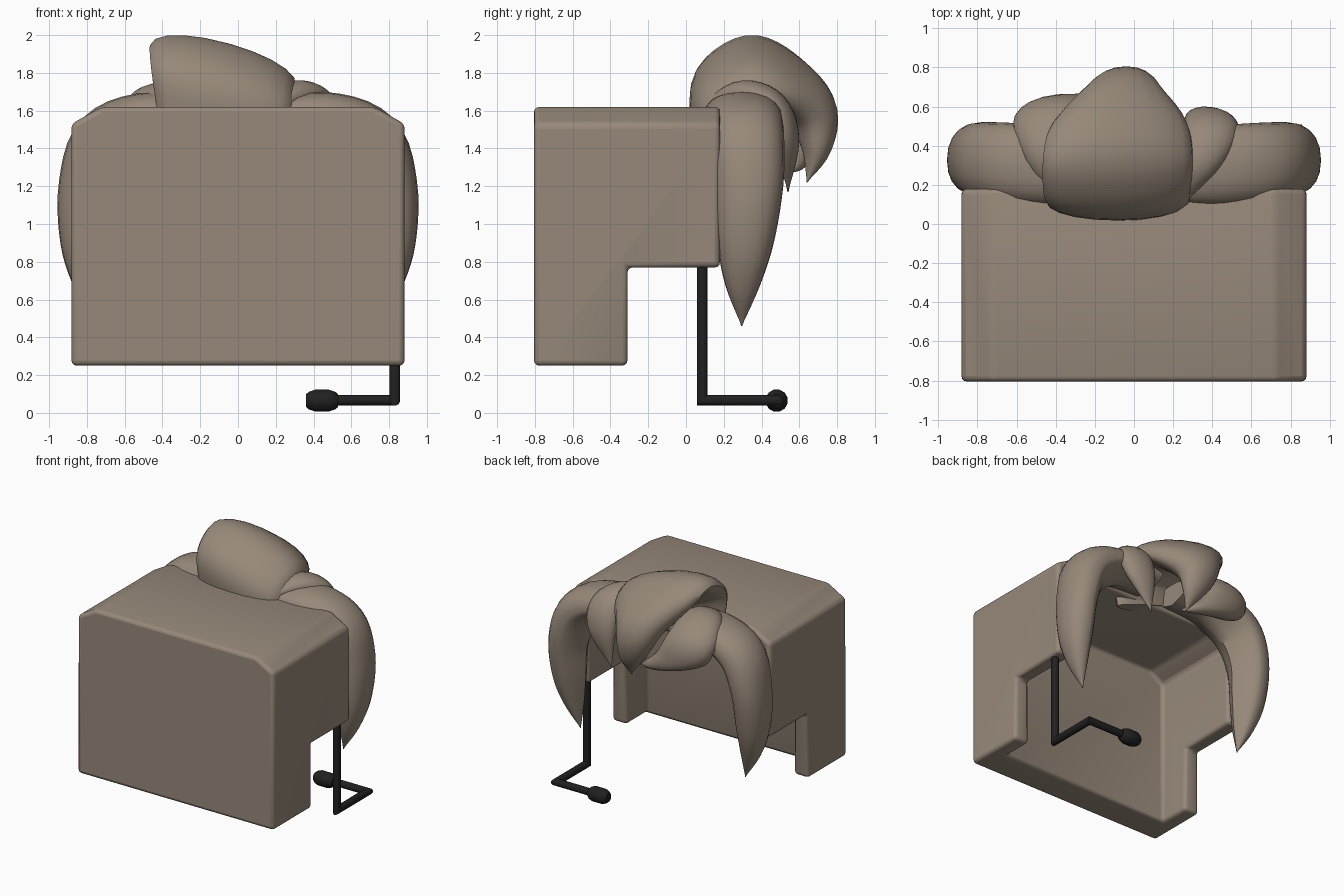
import bpy, bmesh, math
from mathutils import Vector

if "Cube" in bpy.data.objects:
    bpy.data.objects.remove(bpy.data.objects["Cube"])


def material(name, rgb):
    m = bpy.data.materials.new(name)
    m.diffuse_color = (*rgb, 1)
    m.use_nodes = True
    m.node_tree.nodes["Principled BSDF"].inputs["Base Color"].default_value = m.diffuse_color
    return m


TAN = material("warm taupe", (0.31, 0.25, 0.195))
DARK = material("near black", (0.015, 0.015, 0.015))


def add(name, bm, mat, angle=40):
    bmesh.ops.recalc_face_normals(bm, faces=bm.faces)
    me = bpy.data.meshes.new(name)
    bm.to_mesh(me)
    bm.free()
    ob = bpy.data.objects.new(name, me)
    bpy.context.collection.objects.link(ob)
    me.materials.append(mat)
    bpy.ops.object.select_all(action='DESELECT')
    ob.select_set(True)
    bpy.context.view_layer.objects.active = ob
    bpy.ops.object.shade_smooth_by_angle(angle=math.radians(angle))
    return ob


def loft(rings):
    """Skin a list of closed rings and cap both ends."""
    bm = bmesh.new()
    vs = [[bm.verts.new(p) for p in r] for r in rings]
    n = len(vs[0])
    for a, b in zip(vs, vs[1:]):
        for i in range(n):
            j = (i + 1) % n
            bm.faces.new((a[i], a[j], b[j], b[i]))
    bm.faces.new(vs[0])
    bm.faces.new(vs[-1])
    return bm


def prism(name, half, z0, z1, y0, y1, cx=0.0, cz=0.0):
    """Box along y whose two upper edges are chamfered."""
    prof = [(-half, z0), (half, z0), (half, z1 - cz), (half - cx, z1),
            (-half + cx, z1), (-half, z1 - cz)]
    if cx == 0:
        prof = [(-half, z0), (half, z0), (half, z1), (-half, z1)]
    return add(name, loft([[(x, y, z) for x, z in prof] for y in (y0, y1)]), TAN)


# Hollow box, open below and behind, with the lower rear cut away
shell = prism("box_shell", 0.882, 0.25, 1.62, -0.805, 0.18, 0.16, 0.09)
cutters = [prism("cavity_cutter", 0.75, 0.0, 1.49, -0.56, 0.5, 0.13, 0.08),
           prism("notch_cutter", 1.2, 0.0, 0.77, -0.31, 0.6)]
bpy.context.view_layer.objects.active = shell
for c in cutters:
    c.hide_render = True
    m = shell.modifiers.new("cut", 'BOOLEAN')
    m.operation, m.solver, m.object = 'DIFFERENCE', 'EXACT', c
    bpy.ops.object.modifier_apply(modifier=m.name)
    bpy.data.objects.remove(c)
bev = shell.modifiers.new("soft_edges", 'BEVEL')
bev.width, bev.segments = 0.028, 3
bev.limit_method, bev.angle_limit = 'ANGLE', math.radians(25)
bpy.ops.object.modifier_apply(modifier=bev.name)
bpy.ops.object.select_all(action='DESELECT')
shell.select_set(True)
bpy.ops.object.shade_smooth_by_angle(angle=math.radians(40))


def spline(keys, steps=5):
    """Catmull-Rom through rows of numbers."""
    k = [keys[0]] + keys + [keys[-1]]
    out = []
    for p0, p1, p2, p3 in zip(k, k[1:], k[2:], k[3:]):
        for s in range(steps):
            t = s / steps
            out.append([0.5 * (2 * b + (c - a) * t + (2 * a - 5 * b + 4 * c - d) * t * t
                               + (3 * b - a - 3 * c + d) * t ** 3)
                        for a, b, c, d in zip(p0, p1, p2, p3)])
    return out + [list(keys[-1])]


def tuft(name, keys, wide, side=1, power=0.88, ridge=0.5, mirror=1, n=20):
    """Tapered curl; each key is x, y, z, half width, half thickness.
    One side (side = 1 or -1) is full and blunt, the other is a ridged lens."""
    rows = spline(keys)
    pts = [Vector(r[:3]) for r in rows]
    w = Vector(wide)
    rings = []
    for i, (p, r) in enumerate(zip(pts, rows)):
        tan = (pts[min(i + 1, len(pts) - 1)] - pts[max(i - 1, 0)]).normalized()
        nor = tan.cross(w).normalized()
        ring = []
        for j in range(n):
            a = 2 * math.pi * j / n
            s, c = math.sin(a), math.cos(a)
            if s * side > 0:
                s = math.copysign(abs(s) ** power, s)
                c = math.copysign(abs(c) ** power, c)
            else:
                s = s * (1 - ridge) + ridge * math.copysign(1 - abs(c), s)
            q = p + w * (c * max(r[3], 0.003)) + nor * (s * max(r[4], 0.003))
            ring.append((q.x * mirror, q.y, q.z))
        rings.append(ring)
    return add(name, loft(rings), TAN, 50)


# Long side locks
lock = [(0.12, 0.29, 1.57, 0.18, 0.085), (0.45, 0.30, 1.57, 0.205, 0.13),
        (0.70, 0.315, 1.45, 0.205, 0.165), (0.80, 0.33, 1.20, 0.185, 0.15),
        (0.81, 0.315, 0.90, 0.15, 0.13), (0.785, 0.30, 0.67, 0.09, 0.08),
        (0.74, 0.295, 0.46, 0, 0)]
tuft("side_lock_right", lock, (0, 1, 0))
tuft("side_lock_left", lock, (0, 1, 0), mirror=-1)

# Large sloping centre lock, narrowing to a point behind
tuft("centre_lock",
     [(-0.09, 0.11, 1.52, 0.34, 0.08), (-0.085, 0.14, 1.72, 0.375, 0.11),
      (-0.08, 0.33, 1.84, 0.385, 0.12), (-0.075, 0.51, 1.765, 0.345, 0.13),
      (-0.06, 0.66, 1.60, 0.20, 0.14), (-0.02, 0.69, 1.41, 0.12, 0.085),
      (0.04, 0.64, 1.22, 0, 0)], (1, 0, -0.28), -1, 0.95, 0.3)

# Small locks either side of the centre
tuft("small_lock_right",
     [(0.22, 0.12, 1.64, 0.04, 0.03), (0.33, 0.30, 1.69, 0.11, 0.07),
      (0.39, 0.46, 1.62, 0.14, 0.08), (0.38, 0.53, 1.43, 0.12, 0.07),
      (0.29, 0.54, 1.17, 0, 0)], (1, -0.1, -0.1), -1, 0.95, 0.3)
tuft("small_lock_left",
     [(-0.34, 0.13, 1.60, 0.08, 0.05), (-0.40, 0.34, 1.66, 0.16, 0.09),
      (-0.42, 0.52, 1.56, 0.20, 0.11), (-0.34, 0.565, 1.41, 0.20, 0.10),
      (-0.16, 0.57, 1.33, 0.11, 0.07), (0.02, 0.55, 1.27, 0, 0)],
     (1, 0.1, 0.05), -1, 0.95, 0.3)

# Bent boom with mitred corners
R = 0.029
path = [Vector(p) for p in ((0.83, 0.085, 0.85), (0.83, 0.085, 0.067),
                            (0.83, 0.48, 0.067), (0.45, 0.48, 0.067))]
angles = [2 * math.pi * (k + 0.5) / 12 for k in range(12)]
rings = [[path[0] + Vector((R * math.cos(t), R * math.sin(t), 0)) for t in angles]]
for i in range(1, len(path)):
    d = (path[i] - path[i - 1]).normalized()
    after = (path[i + 1] - path[i]).normalized() if i + 1 < len(path) else d
    plane = d + after
    rings.append([p + d * ((path[i] - p).dot(plane) / d.dot(plane)) for p in rings[-1]])
add("boom", loft(rings), DARK, 40)

# Rounded pad at the boom end
pad = [(0.53, 0.035), (0.515, 0.048), (0.48, 0.06), (0.41, 0.06), (0.375, 0.048), (0.36, 0.035)]
add("boom_pad", loft([[(x, 0.48 + r * math.cos(t), 0.065 + r * math.sin(t)) for t in angles]
                      for x, r in pad]), DARK, 40)
